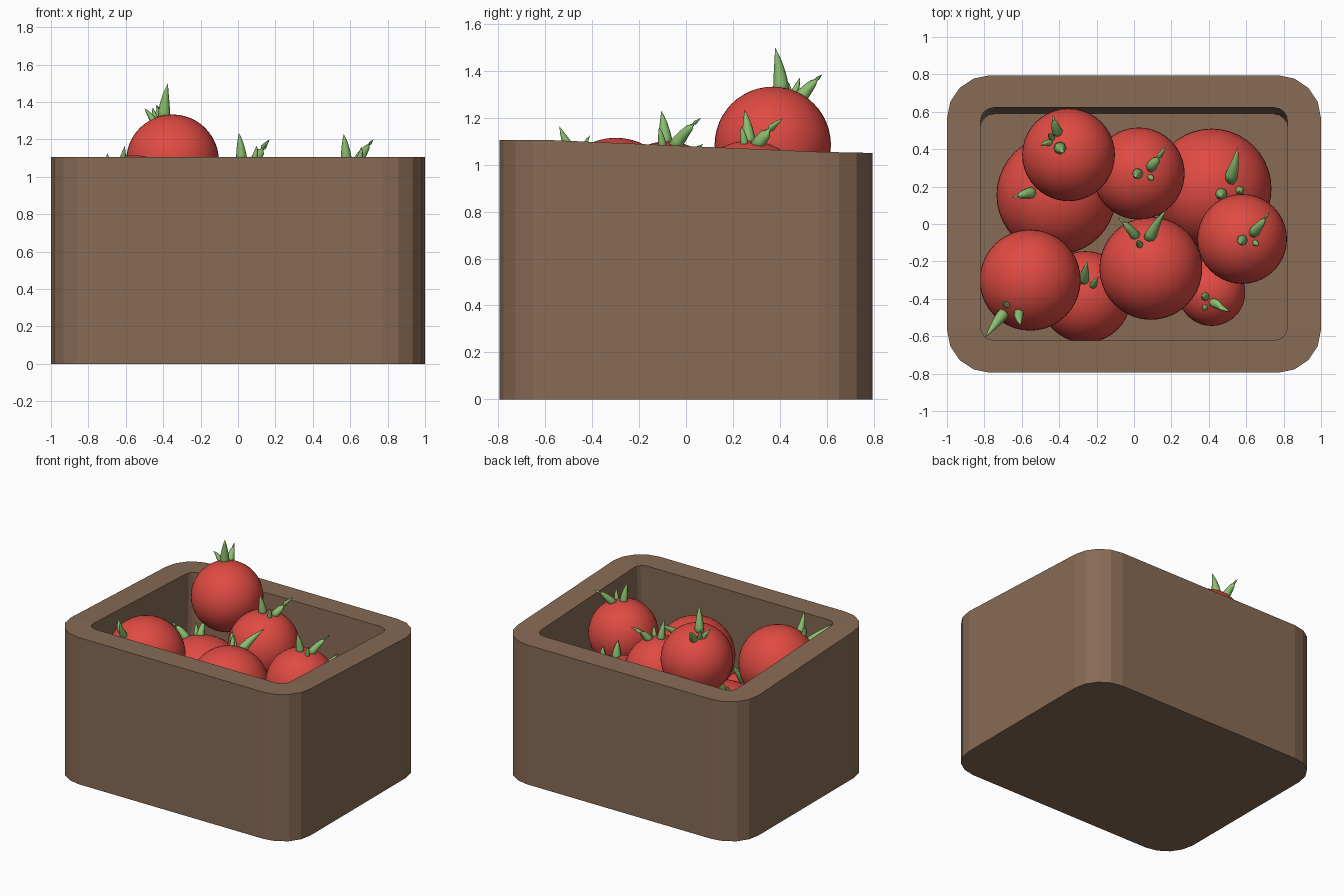
import bpy, bmesh, math
from mathutils import Vector

if "Cube" in bpy.data.objects:
    bpy.data.objects.remove(bpy.data.objects["Cube"])


def material(name, rgb):
    m = bpy.data.materials.new(name)
    m.diffuse_color = (*rgb, 1)
    m.use_nodes = True
    m.node_tree.nodes["Principled BSDF"].inputs["Base Color"].default_value = m.diffuse_color
    return m


WOOD = material("wood_brown", (0.245, 0.147, 0.09))
RED = material("tomato_red", (0.74, 0.07, 0.055))
GREEN = material("leaf_green", (0.26, 0.52, 0.16))


def finish(bm, name, mat, smooth=False):
    bmesh.ops.recalc_face_normals(bm, faces=bm.faces[:])
    for f in bm.faces:
        f.smooth = smooth
    me = bpy.data.meshes.new(name)
    bm.to_mesh(me)
    bm.free()
    me.materials.append(mat)
    ob = bpy.data.objects.new(name, me)
    bpy.context.collection.objects.link(ob)
    return ob


def rounded_rect(hx, hy, r, segs=4):
    pts = []
    for q, (sx, sy) in enumerate(((1, 1), (-1, 1), (-1, -1), (1, -1))):
        for i in range(segs + 1):
            a = math.radians(90) * (q + i / segs)
            pts.append((sx * (hx - r) + r * math.cos(a), sy * (hy - r) + r * math.sin(a)))
    return pts


def skin(bm, rings):
    for a, b in zip(rings, rings[1:]):
        n = len(a)
        for i in range(n):
            j = (i + 1) % n
            bm.faces.new((a[i], a[j], b[j], b[i]))


def rim_z(y):
    # rim is level at the front and falls slightly to the back
    t = min(max((y + 0.57) / 1.14, 0), 1)
    return 1.105 - 0.05 * t - max(y - 0.57, 0) * 0.02


# Crate: outer shell, rim and slightly tilted cavity in one skin
bm = bmesh.new()
outer = rounded_rect(1.0, 0.795, 0.23)
inner = rounded_rect(0.82, 0.622, 0.07)
rings = [
    [bm.verts.new((x, y, 0)) for x, y in outer],
    [bm.verts.new((x, y, rim_z(y))) for x, y in outer],
    [bm.verts.new((x, y, rim_z(y))) for x, y in inner],
    [bm.verts.new((x, y - 0.035, 0.12)) for x, y in inner],
]
skin(bm, rings)
bm.faces.new(rings[0])
bm.faces.new(rings[-1])
finish(bm, "crate", WOOD)


def leaf(name, base, tip, radius, centre, segs=8, steps=5):
    # curved tapering spike: leaves the fruit along its normal, then bends to the tip
    base, tip, centre = Vector(base), Vector(tip), Vector(centre)
    n = (base - centre).normalized()
    root = base - n * 0.02
    mid = (base * 0.6 + tip * 0.4) + n * 0.02
    bm = bmesh.new()
    rings = []
    for s in range(steps):
        t = s / steps
        p = root * (1 - t) ** 2 + mid * 2 * t * (1 - t) + tip * t * t
        d = ((mid - root) * (1 - t) + (tip - mid) * t).normalized()
        u = d.orthogonal().normalized()
        v = d.cross(u)
        r = radius * (1 - t ** 1.5)
        rings.append([bm.verts.new(p + (u * math.cos(a) + v * math.sin(a)) * r)
                      for a in (2 * math.pi * i / segs for i in range(segs))])
    skin(bm, rings)
    bm.faces.new(rings[0])
    end = bm.verts.new(tip)
    for i in range(segs):
        bm.faces.new((rings[-1][i], rings[-1][(i + 1) % segs], end))
    finish(bm, name, GREEN, True)


def tomato(label, centre, r, leaves):
    bm = bmesh.new()
    bmesh.ops.create_uvsphere(bm, u_segments=40, v_segments=24, radius=r)
    bmesh.ops.translate(bm, verts=bm.verts[:], vec=centre)
    finish(bm, f"tomato_{label}", RED, True)
    for k, (bx, by, tip, w) in enumerate(leaves):
        h = math.sqrt(max(r * r - (bx - centre[0]) ** 2 - (by - centre[1]) ** 2, 0))
        leaf(f"leaf_{label}_{k + 1}", (bx, by, centre[2] + h), tip, w, centre)


# Tomatoes: centre, radius, leaves as (root x, root y, tip, width)
tomato("top", (-0.35, 0.37, 1.085), 0.248, [
    (-0.40, 0.41, (-0.375, 0.38, 1.50), 0.035),
    (-0.41, 0.49, (-0.435, 0.58, 1.385), 0.03),
    (-0.45, 0.44, (-0.50, 0.42, 1.365), 0.02),
    (-0.44, 0.46, (-0.455, 0.485, 1.37), 0.018)])
tomato("back_middle", (0.025, 0.27, 0.857), 0.246, [
    (0.02, 0.27, (0.005, 0.25, 1.235), 0.03),
    (0.09, 0.30, (0.17, 0.415, 1.20), 0.03),
    (0.09, 0.25, (0.10, 0.235, 1.165), 0.018)])
tomato("right", (0.578, -0.08, 0.86), 0.24, [
    (0.58, -0.085, (0.565, -0.105, 1.23), 0.03),
    (0.64, -0.05, (0.725, 0.065, 1.20), 0.03),
    (0.65, -0.10, (0.66, -0.115, 1.16), 0.018)])
tomato("front_middle", (0.09, -0.237, 0.76), 0.275, [
    (0.08, -0.07, (0.17, 0.075, 1.09), 0.033),
    (0.01, -0.06, (-0.085, 0.035, 1.05), 0.028),
    (0.03, -0.11, (0.02, -0.09, 1.07), 0.02)])
tomato("front_left", (-0.555, -0.30, 0.845), 0.27, [
    (-0.70, -0.48, (-0.795, -0.605, 1.09), 0.033),
    (-0.62, -0.48, (-0.605, -0.54, 1.165), 0.028),
    (-0.68, -0.44, (-0.70, -0.41, 1.125), 0.02)])
tomato("back_left_low", (-0.415, 0.155, 0.51), 0.32, [
    (-0.55, 0.17, (-0.65, 0.14, 0.90), 0.033),
    (-0.47, 0.22, (-0.47, 0.28, 0.91), 0.03),
    (-0.50, 0.22, (-0.53, 0.26, 0.88), 0.02)])
tomato("back_right_low", (0.415, 0.19, 0.49), 0.32, [
    (0.52, 0.24, (0.555, 0.41, 0.88), 0.036),
    (0.47, 0.16, (0.46, 0.15, 0.92), 0.034),
    (0.57, 0.18, (0.565, 0.175, 0.86), 0.025)])
tomato("front_left_low", (-0.26, -0.39, 0.42), 0.245, [
    (-0.27, -0.30, (-0.25, -0.20, 0.76), 0.03),
    (-0.22, -0.33, (-0.19, -0.28, 0.74), 0.02)])
tomato("front_right_low", (0.415, -0.365, 0.46), 0.18, [
    (0.42, -0.42, (0.515, -0.47, 0.70), 0.027),
    (0.38, -0.39, (0.37, -0.385, 0.73), 0.024),
    (0.38, -0.45, (0.37, -0.45, 0.67), 0.018)])
